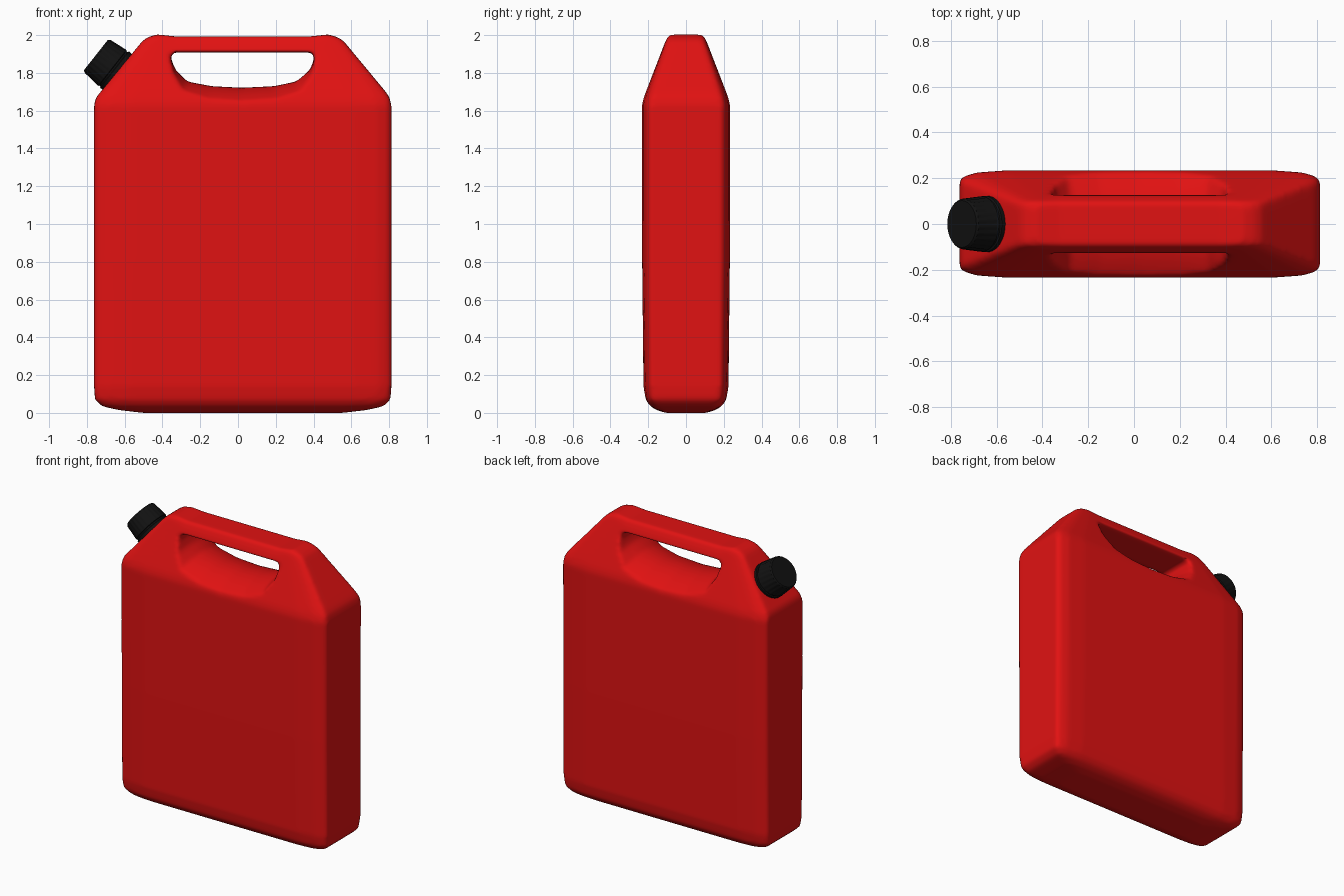
import bpy, bmesh, math
from mathutils import Vector

if "Cube" in bpy.data.objects:
    bpy.data.objects.remove(bpy.data.objects["Cube"])


def material(name, rgb):
    m = bpy.data.materials.new(name)
    m.diffuse_color = (*rgb, 1)
    m.use_nodes = True
    m.node_tree.nodes["Principled BSDF"].inputs["Base Color"].default_value = m.diffuse_color
    return m


red = material("red plastic", (0.75, 0.006, 0.006))
black = material("black plastic", (0.006, 0.006, 0.006))


def loft(name, rings, mat=None):
    """Skin a list of equal-length point rings and close both ends."""
    bm = bmesh.new()
    rows = [[bm.verts.new(p) for p in ring] for ring in rings]
    n = len(rows[0])
    for a, b in zip(rows, rows[1:]):
        for i in range(n):
            j = (i + 1) % n
            bm.faces.new((a[i], a[j], b[j], b[i]))
    bm.faces.new(rows[0][::-1])
    bm.faces.new(rows[-1])
    bmesh.ops.recalc_face_normals(bm, faces=bm.faces)
    me = bpy.data.meshes.new(name)
    bm.to_mesh(me)
    bm.free()
    ob = bpy.data.objects.new(name, me)
    bpy.context.collection.objects.link(ob)
    if mat:
        me.materials.append(mat)
    return ob


def section(z, x0, x1, hy):
    """Horizontal soft-cornered rectangle."""
    s = hy / 0.233
    corner = [(0.0, 0.82), (0.02, 0.89), (0.075, 0.96), (0.2, 1.0)]
    right = [(x1 - d * s, hy * k) for d, k in corner]
    left = [(x0 + d * s, hy * k) for d, k in reversed(corner)]
    half = right + left
    return [(x, y, z) for x, y in half] + [(x, -y, z) for x, y in reversed(half)]


# Can body: stacked sections (z, left, right, half depth)
body = loft("can_body", [section(*s) for s in (
    (0.0, -0.50, 0.55, 0.11), (0.015, -0.63, 0.68, 0.155),
    (0.035, -0.72, 0.77, 0.19), (0.07, -0.757, 0.807, 0.213),
    (0.14, -0.762, 0.812, 0.225), (0.8, -0.762, 0.812, 0.232),
    (1.63, -0.762, 0.812, 0.234), (1.67, -0.752, 0.802, 0.223),
    (1.70, -0.727, 0.782, 0.212), (1.97, -0.505, 0.558, 0.108),
    (1.99, -0.475, 0.525, 0.100), (2.003, -0.43, 0.48, 0.090))], red)

# Grip opening: D-shaped cutter whose floor drops away towards both sides
grip = [(-0.355, 1.908), (-0.353, 1.87), (-0.33, 1.815), (-0.27, 1.755),
        (-0.14, 1.73), (0.02, 1.722), (0.19, 1.73), (0.31, 1.755),
        (0.38, 1.815), (0.402, 1.87), (0.402, 1.908)]


def grip_ring(y):
    f = (y / 0.2) ** 2
    ring = []
    for x, z in grip:
        w = (1.908 - z) / 0.186
        ring.append((0.025 + (x - 0.025) * (1 + 0.08 * f * w), y, z - 0.055 * f * w))
    return ring


cutter = loft("grip_cutter", [grip_ring(-0.28 + 0.04 * i) for i in range(15)])
cutter.hide_render = True
cut = body.modifiers.new("grip", 'BOOLEAN')
cut.operation = 'DIFFERENCE'
cut.solver = 'EXACT'
cut.object = cutter

# Moulded softness: even remesh, then relax
rm = body.modifiers.new("remesh", 'REMESH')
rm.mode = 'VOXEL'
rm.voxel_size = 0.014
rm.use_smooth_shade = True
sm = body.modifiers.new("relax", 'SMOOTH')
sm.factor = 0.5
sm.iterations = 7
bpy.context.view_layer.objects.active = body
for name in ("grip", "remesh", "relax"):
    bpy.ops.object.modifier_apply(modifier=name)
bpy.data.objects.remove(cutter)

# Slight dip along the top of the handle
for v in body.data.vertices:
    if v.co.z > 1.95:
        t = min(1, max(0, (0.45 - abs(v.co.x - 0.025)) / 0.1))
        v.co.z -= 0.01 * t * (v.co.z - 1.95) / 0.05


# Screw cap on the sloping shoulder, with fine grip ribs
axis = Vector((-0.785, 0, 0.62)).normalized()
side = Vector((0, 1, 0))
up = axis.cross(side)
base = Vector((-0.636, 0, 1.803))


def cap_ring(h, r, rib):
    pts = []
    for i in range(96):
        a = math.tau * i / 96
        rr = r - (rib if i % 4 < 2 else 0)
        pts.append(base + axis * h + (side * math.cos(a) + up * math.sin(a)) * rr)
    return pts


cap = loft("screw_cap", [cap_ring(*p) for p in (
    (-0.05, 0.095, 0), (0.0, 0.095, 0), (0.0, 0.122, 0), (0.022, 0.123, 0),
    (0.026, 0.116, 0), (0.034, 0.116, 0), (0.038, 0.121, 0),
    (0.05, 0.120, 0.003), (0.135, 0.111, 0.003), (0.140, 0.109, 0),
    (0.148, 0.102, 0))], black)

for ob in (body, cap):
    bpy.ops.object.select_all(action='DESELECT')
    ob.select_set(True)
    bpy.context.view_layer.objects.active = ob
    bpy.ops.object.shade_smooth_by_angle(angle=math.radians(45 if ob is body else 30))
